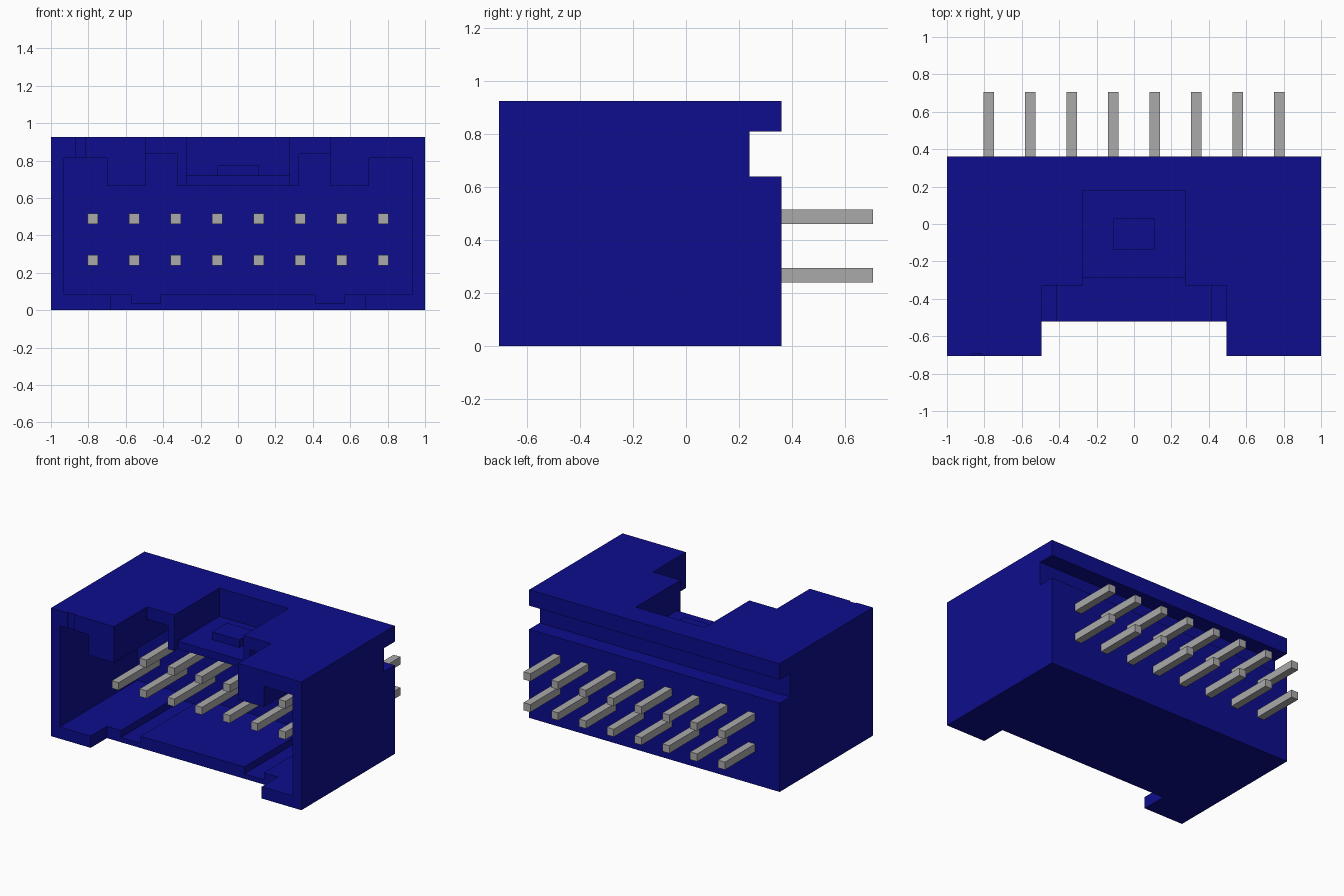
import bpy, bmesh

if "Cube" in bpy.data.objects:
    bpy.data.objects.remove(bpy.data.objects["Cube"], do_unlink=True)


def material(name, rgb):
    m = bpy.data.materials.new(name)
    m.use_nodes = True
    m.diffuse_color = (*rgb, 1)
    m.node_tree.nodes["Principled BSDF"].inputs["Base Color"].default_value = (*rgb, 1)
    return m


BLUE = material("blue plastic", (0.004, 0.004, 0.27))
GREY = material("pin metal", (0.40, 0.40, 0.40))


def prism(name, outline, y0, y1, mat):
    """Extrude an (x, z) outline from y0 to y1."""
    bm = bmesh.new()
    face = bm.faces.new([bm.verts.new((x, y0, z)) for x, z in outline])
    ext = bmesh.ops.extrude_face_region(bm, geom=[face])
    moved = [v for v in ext["geom"] if isinstance(v, bmesh.types.BMVert)]
    bmesh.ops.translate(bm, verts=moved, vec=(0, y1 - y0, 0))
    bmesh.ops.recalc_face_normals(bm, faces=bm.faces)
    mesh = bpy.data.meshes.new(name)
    bm.to_mesh(mesh)
    bm.free()
    mesh.materials.append(mat)
    ob = bpy.data.objects.new(name, mesh)
    bpy.context.collection.objects.link(ob)
    return ob


def box(name, x0, x1, y0, y1, z0, z1, mat=BLUE):
    return prism(name, [(x0, z0), (x1, z0), (x1, z1), (x0, z1)], y0, y1, mat)


# Housing block with the groove along its back
housing = box("housing", -1, 1, -0.705, 0.36, 0, 0.925)

# Half outline of the socket opening, from bottom centre to top centre
half = [(0.415, 0.085), (0.415, 0.035), (0.57, 0.035), (0.57, 0.085),
        (0.93, 0.085), (0.93, 0.813), (0.70, 0.813), (0.70, 0.665),
        (0.495, 0.665), (0.495, 0.835), (0.327, 0.835), (0.327, 0.665)]
cavity = half + [(-x, z) for x, z in reversed(half)]

cutters = [
    prism("cavity_cutter", cavity, -0.8, 0.18, BLUE),
    box("back_groove_cutter", -1.1, 1.1, 0.24, 0.5, 0.64, 0.81),
    box("top_notch_cutter", -0.495, 0.495, -0.9, -0.33, 0.5, 1.1),
    box("bottom_notch_cutter", -0.683, 0.683, -0.9, -0.52, -0.1, 0.2),
    box("latch_recess_cutter", -0.275, 0.275, -0.5, 0.18, 0.72, 1.2),
    box("latch_front_cutter", -0.275, 0.275, -0.45, -0.29, 0.55, 1.0),
    box("first_pin_mark_cutter", -0.87, -0.815, -0.85, -0.695, 0.75, 1.05),
]
bpy.context.view_layer.objects.active = housing
for c in cutters:
    c.hide_render = True
    mod = housing.modifiers.new(c.name, "BOOLEAN")
    mod.operation, mod.solver, mod.object = "DIFFERENCE", "EXACT", c
    bpy.ops.object.modifier_apply(modifier=mod.name)
    bpy.data.objects.remove(c, do_unlink=True)

# Latch bump in the top recess
box("latch_bump", -0.11, 0.11, -0.14, 0.03, 0.715, 0.775)

# Two rows of eight square pins
R = 0.0275
for row, z in (("lower", 0.267), ("upper", 0.489)):
    for i in range(8):
        x = (i - 3.5) * 0.222
        box(f"{row}_pin_{i + 1}", x - R, x + R, -0.29, 0.705, z - R, z + R, GREY)
